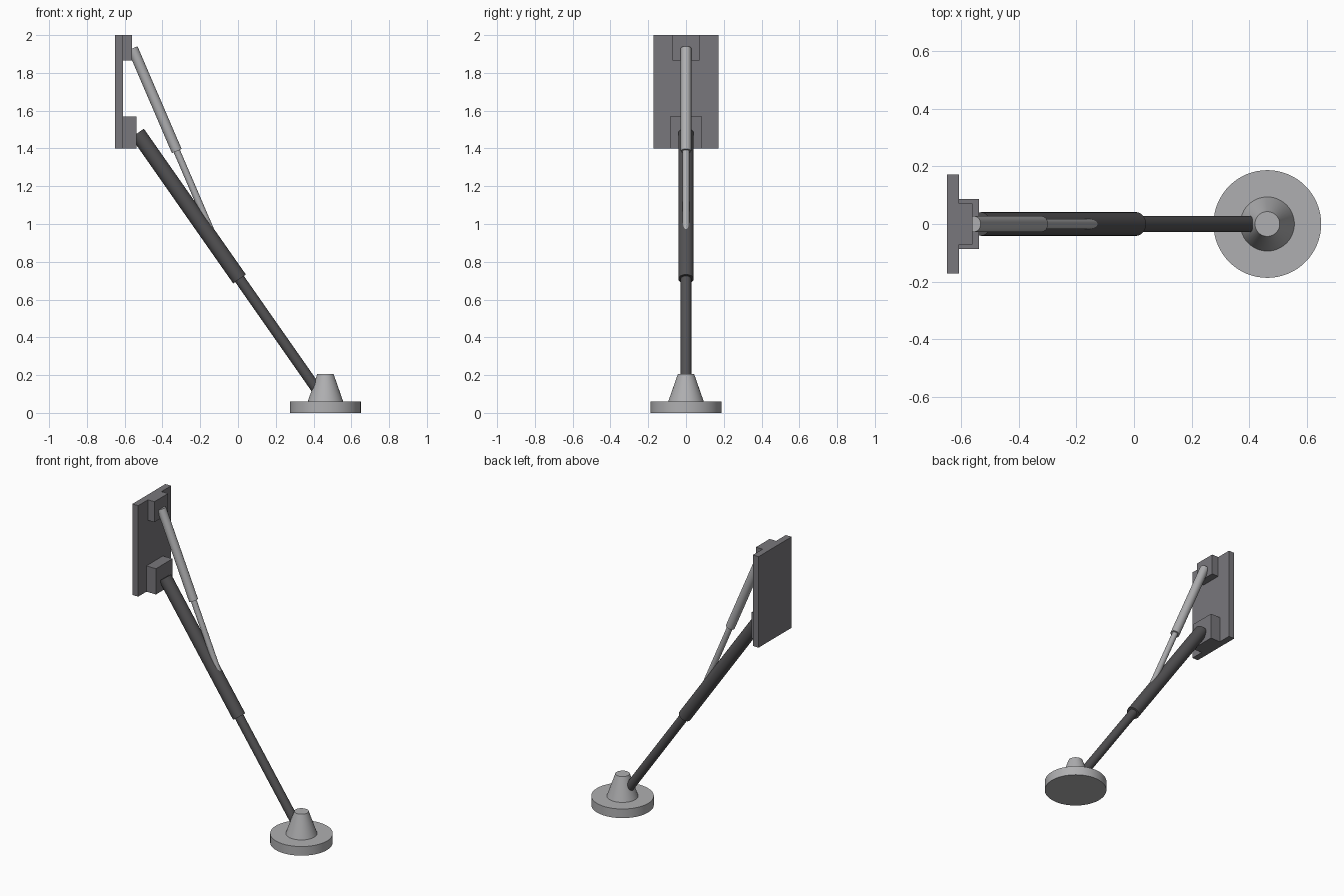
import bpy
from mathutils import Vector

default = bpy.data.objects.get("Cube")
if default:
    bpy.data.objects.remove(default, do_unlink=True)


def material(name, color):
    mat = bpy.data.materials.new(name)
    mat.use_nodes = True
    mat.diffuse_color = (*color, 1)
    mat.node_tree.nodes["Principled BSDF"].inputs["Base Color"].default_value = (*color, 1)
    return mat


plate_grey = material("plate grey", (0.19, 0.185, 0.2))
dark_grey = material("dark grey", (0.085, 0.083, 0.087))
light_grey = material("light grey", (0.43, 0.43, 0.44))


def box(name, low, high, mat):
    low, high = Vector(low), Vector(high)
    bpy.ops.mesh.primitive_cube_add(size=1, location=(low + high) / 2)
    ob = bpy.context.object
    ob.name = name
    ob.scale = high - low
    bpy.ops.object.transform_apply(location=False, rotation=False, scale=True)
    ob.data.materials.append(mat)


def rod(name, start, end, r_start, r_end, mat, sides=32):
    start, end = Vector(start), Vector(end)
    axis = end - start
    bpy.ops.mesh.primitive_cone_add(vertices=sides, radius1=r_start, radius2=r_end,
                                    depth=axis.length, location=(start + end) / 2)
    ob = bpy.context.object
    ob.name = name
    ob.rotation_euler = axis.to_track_quat("Z", "Y").to_euler()
    ob.data.materials.append(mat)
    bpy.ops.object.shade_smooth_by_angle()


# Mounting plate with its two brackets
box("back_plate", (-0.65, -0.172, 1.4), (-0.608, 0.172, 2), plate_grey)
box("upper_bracket", (-0.608, -0.071, 1.865), (-0.56, 0.071, 2), plate_grey)
box("lower_bracket", (-0.608, -0.086, 1.4), (-0.538, 0.086, 1.57), plate_grey)

# Telescoping main leg
tube_top = Vector((-0.532, 0, 1.481))
tube_end = Vector((0.008, 0, 0.709))
rod("main_tube", tube_top, tube_end, 0.041, 0.041, dark_grey)
rod("main_rod", tube_top.lerp(tube_end, 0.9), tube_top.lerp(tube_end, 1.76),
    0.028, 0.028, dark_grey)

# Thinner bracing strut, its rod ending inside the main tube
strut_top = Vector((-0.558, 0, 1.93))
strut_end = Vector((-0.324, 0, 1.386))
rod("strut_tube", strut_top, strut_end, 0.028, 0.028, light_grey)
rod("strut_rod", strut_top.lerp(strut_end, 0.9), strut_top.lerp(strut_end, 1.96),
    0.018, 0.018, light_grey)

# Foot
rod("foot_disc", (0.463, 0, 0), (0.463, 0, 0.06), 0.187, 0.187, light_grey, 64)
rod("foot_cone", (0.463, 0, 0.06), (0.463, 0, 0.206), 0.094, 0.043, light_grey, 48)
